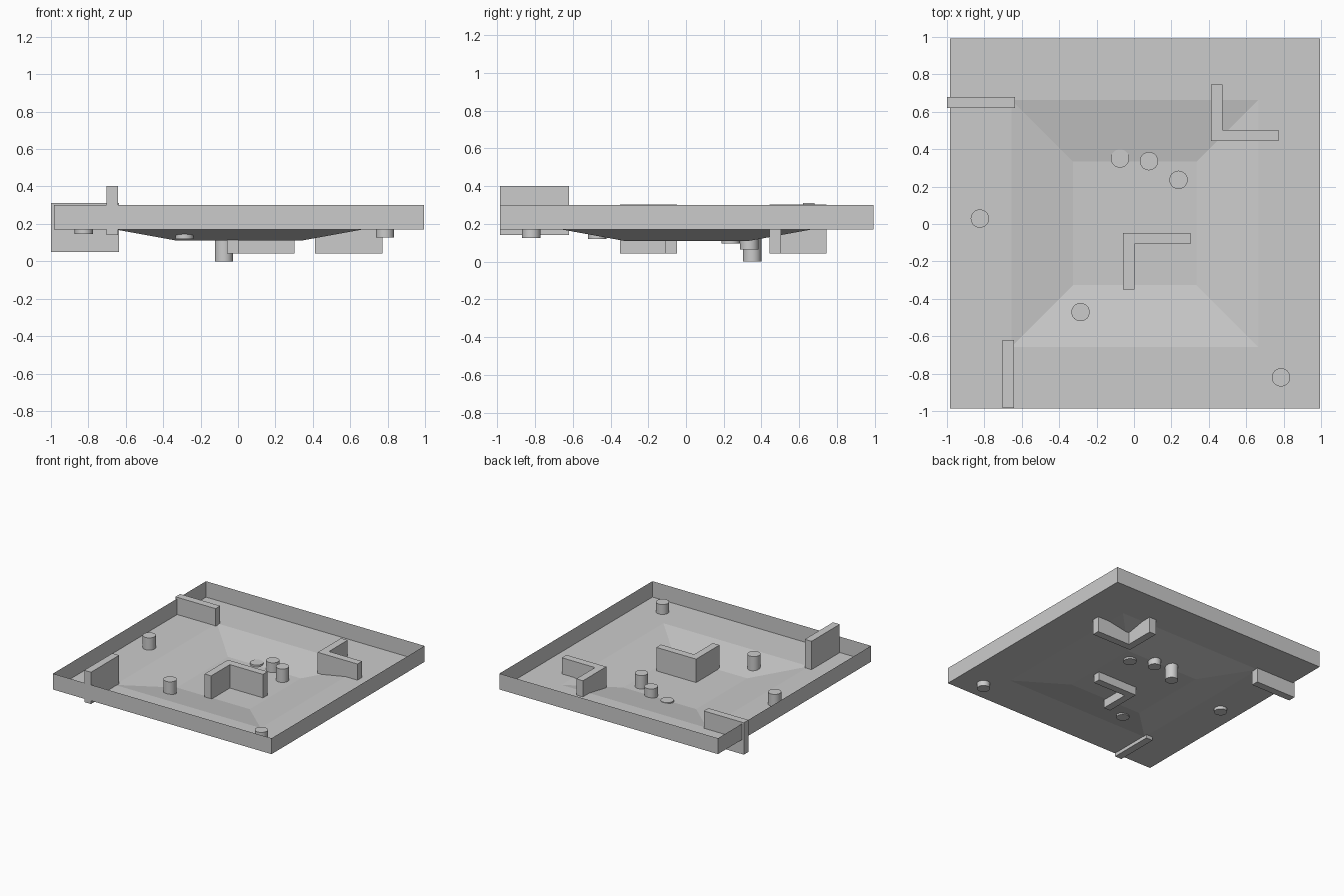
import bpy, bmesh

if "Cube" in bpy.data.objects:
    bpy.data.objects.remove(bpy.data.objects["Cube"])

gray = bpy.data.materials.new("light_gray")
gray.diffuse_color = (0.6, 0.6, 0.6, 1)
gray.use_nodes = True
gray.node_tree.nodes["Principled BSDF"].inputs["Base Color"].default_value = gray.diffuse_color


def finish(name, bm):
    mesh = bpy.data.meshes.new(name)
    bm.to_mesh(mesh)
    bm.free()
    mesh.materials.append(gray)
    obj = bpy.data.objects.new(name, mesh)
    bpy.context.collection.objects.link(obj)
    return obj


def prism(name, outline, z0, z1):
    """Extrude a flat outline from z0 up to z1."""
    bm = bmesh.new()
    base = bm.faces.new([bm.verts.new((x, y, z0)) for x, y in outline])
    up = bmesh.ops.extrude_face_region(bm, geom=[base], use_keep_orig=True)
    for v in up["geom"]:
        if isinstance(v, bmesh.types.BMVert):
            v.co.z = z1
    bmesh.ops.recalc_face_normals(bm, faces=bm.faces)
    return finish(name, bm)


def rect(x0, x1, y0, y1):
    return [(x0, y0), (x1, y0), (x1, y1), (x0, y1)]


# Thin sheet tray: rim walls, flat border, sloped sides and sunken centre
CX, CY = 0.005, 0.003
bm = bmesh.new()
rings = []
for half, z in ((0.99, 0.30), (0.99, 0.17), (0.66, 0.17), (0.33, 0.11)):
    rings.append([bm.verts.new((CX + sx * half, CY + sy * half, z))
                  for sx, sy in ((-1, -1), (1, -1), (1, 1), (-1, 1))])
for outer, inner in zip(rings, rings[1:]):
    for i in range(4):
        j = (i + 1) % 4
        bm.faces.new((outer[i], outer[j], inner[j], inner[i]))
bm.faces.new(rings[-1])
finish("tray", bm)

# Straight wall blocks across the rim
prism("left_wall_block", rect(-1.0, -0.637, 0.62, 0.68), 0.05, 0.311)
prism("front_wall_block", rect(-0.703, -0.642, -0.985, -0.62), 0.142, 0.402)

# L-shaped corner walls
T, W, D = 0.06, 0.36, 0.302
x, y = 0.412, 0.443
prism("back_corner_wall", [(x, y), (x + W, y), (x + W, y + T), (x + T, y + T),
                           (x + T, y + D), (x, y + D)], 0.042, 0.302)
x, y = -0.058, -0.048
prism("centre_corner_wall", [(x, y), (x, y - D), (x + T, y - D), (x + T, y - T),
                             (x + W, y - T), (x + W, y)], 0.042, 0.302)

# Round posts piercing the floor
posts = [(-0.075, 0.35, 0.0), (0.08, 0.336, 0.065), (0.238, 0.236, 0.095),
         (-0.824, 0.029, 0.145), (-0.286, -0.471, 0.12), (0.786, -0.82, 0.126)]
for i, (x, y, z) in enumerate(posts):
    bpy.ops.mesh.primitive_cylinder_add(vertices=32, radius=0.049, depth=0.125,
                                        location=(x, y, z + 0.0625))
    post = bpy.context.object
    post.name = f"post_{i + 1}"
    post.data.materials.append(gray)
    bpy.ops.object.shade_smooth_by_angle()
